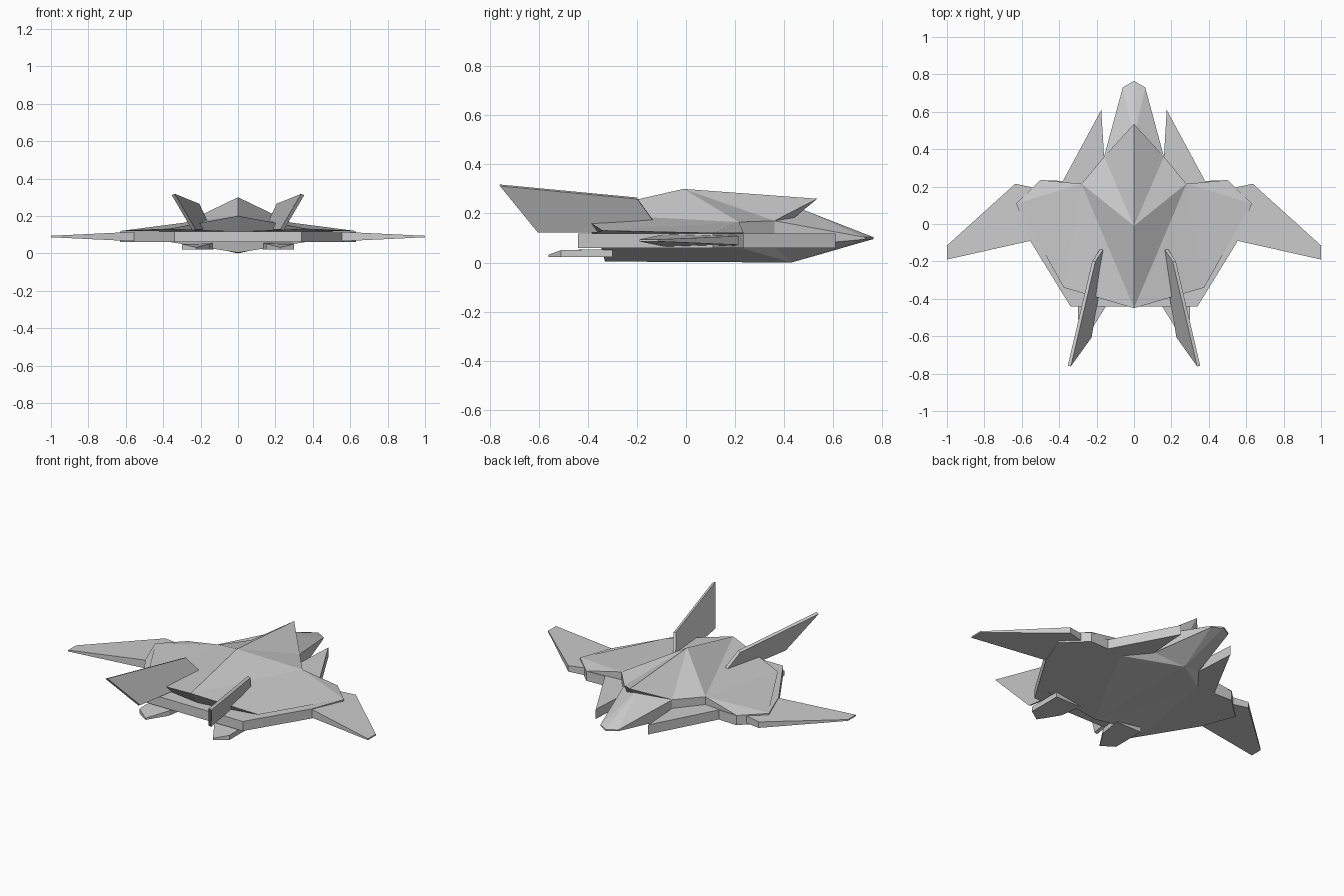
import bpy, bmesh
from mathutils import Vector

if "Cube" in bpy.data.objects:
    bpy.data.objects.remove(bpy.data.objects["Cube"])


def build(name, verts, faces):
    """Make a flat-shaded mesh from its right half, mirrored across x = 0."""
    bm = bmesh.new()
    for s in (1, -1):
        vs = [bm.verts.new((s * x, y, z)) for x, y, z in verts]
        for f in faces:
            loop = [vs[i] for i in f]
            bm.faces.new(loop if s > 0 else loop[::-1])
    bmesh.ops.remove_doubles(bm, verts=bm.verts, dist=0.0005)
    bmesh.ops.recalc_face_normals(bm, faces=bm.faces)
    me = bpy.data.meshes.new(name)
    bm.to_mesh(me)
    bm.free()
    ob = bpy.data.objects.new(name, me)
    bpy.context.collection.objects.link(ob)
    return ob


def loft(name, low, high, open_edge=None):
    """Join two matching outlines; open_edge is the side lying on the mirror plane."""
    n = len(low)
    faces = [tuple(range(n))[::-1], tuple(range(n, 2 * n))]
    faces += [(i, (i + 1) % n, n + (i + 1) % n, n + i) for i in range(n) if i != open_edge]
    return build(name, list(low) + list(high), faces)


def flat(outline, z):
    return [(x, y, z) for x, y in outline]


# Middle slab with forward strakes
slab = [(0, -.44), (.34, -.44), (.555, -.09), (.63, .11), (.5, .235),
        (.38, .23), (.175, .61), (.16, .36), (0, .36)]
loft("middle_slab", flat(slab, .06), flat(slab, .118), open_edge=8)

# Faceted upper hull with overhanging front point
build("upper_hull",
      [(0, -.01, .3), (0, .535, .26), (.16, .36, .17), (.28, .215, .165),
       (.5, .235, .12), (.627, .11, .12), (.375, -.34, .13), (0, -.45, .2),
       (.16, .36, .115), (.28, .215, .115), (0, .36, .115), (0, -.38, .115)],
      [(0, 2, 1), (0, 3, 2), (0, 7, 3), (7, 6, 3), (6, 5, 3), (5, 4, 3),
       (2, 3, 9, 8), (3, 4, 9), (7, 11, 6), (1, 2, 8, 10), (10, 8, 9, 4, 5, 6, 11)])

# Wedge nose
build("nose",
      [(0, .765, .103), (.06, .73, .103), (.16, .36, .17), (0, .46, .222),
       (0, .36, .23), (0, .765, .095), (.06, .73, .095), (.16, .36, .06), (0, .36, .06)],
      [(0, 3, 1), (1, 3, 2), (3, 4, 2), (0, 1, 6, 5), (1, 2, 7, 6),
       (5, 6, 7, 8), (2, 4, 8, 7)])

# Shallow keeled belly
build("belly",
      [(0, .43, 0), (0, -.33, .004), (0, .765, .096), (.06, .73, .096),
       (.16, .36, .062), (.28, .215, .062), (.5, .23, .062), (.6, .11, .062),
       (.36, -.34, .06), (0, -.345, .06)],
      [(0, 3, 2), (0, 4, 3), (0, 5, 4), (0, 1, 5), (1, 8, 5), (8, 7, 5),
       (7, 6, 5), (1, 9, 8), (2, 3, 4, 5, 6, 7, 8, 9)])

# Tapered wings
wing = [(.5, -.08), (.555, -.09), (1, -.19), (1, -.115), (.635, .215), (.54, .195), (.5, .15)]
half = [.026, .025, .004, .004, .018, .022, .025]
loft("wings", [(x, y, .09 - h) for (x, y), h in zip(wing, half)],
     [(x, y, .09 + h) for (x, y), h in zip(wing, half)])

# Canted tail fins
fin = [Vector(p) for p in ((.15, -.1, .125), (.215, -.2, .262), (.346, -.76, .315), (.235, -.605, .125))]
side = (fin[2] - fin[0]).cross(fin[3] - fin[1]).normalized() * .009
loft("tail_fins", [tuple(p - side) for p in fin], [tuple(p + side) for p in fin])

# Rear exhaust flaps
flap = [(.13, -.3), (.15, -.44), (.225, -.56), (.3, -.51), (.3, -.3)]
loft("exhaust_flaps", flat(flap, .022),
     [(x, y, z) for (x, y), z in zip(flap, (.055, .052, .032, .05, .055))])
